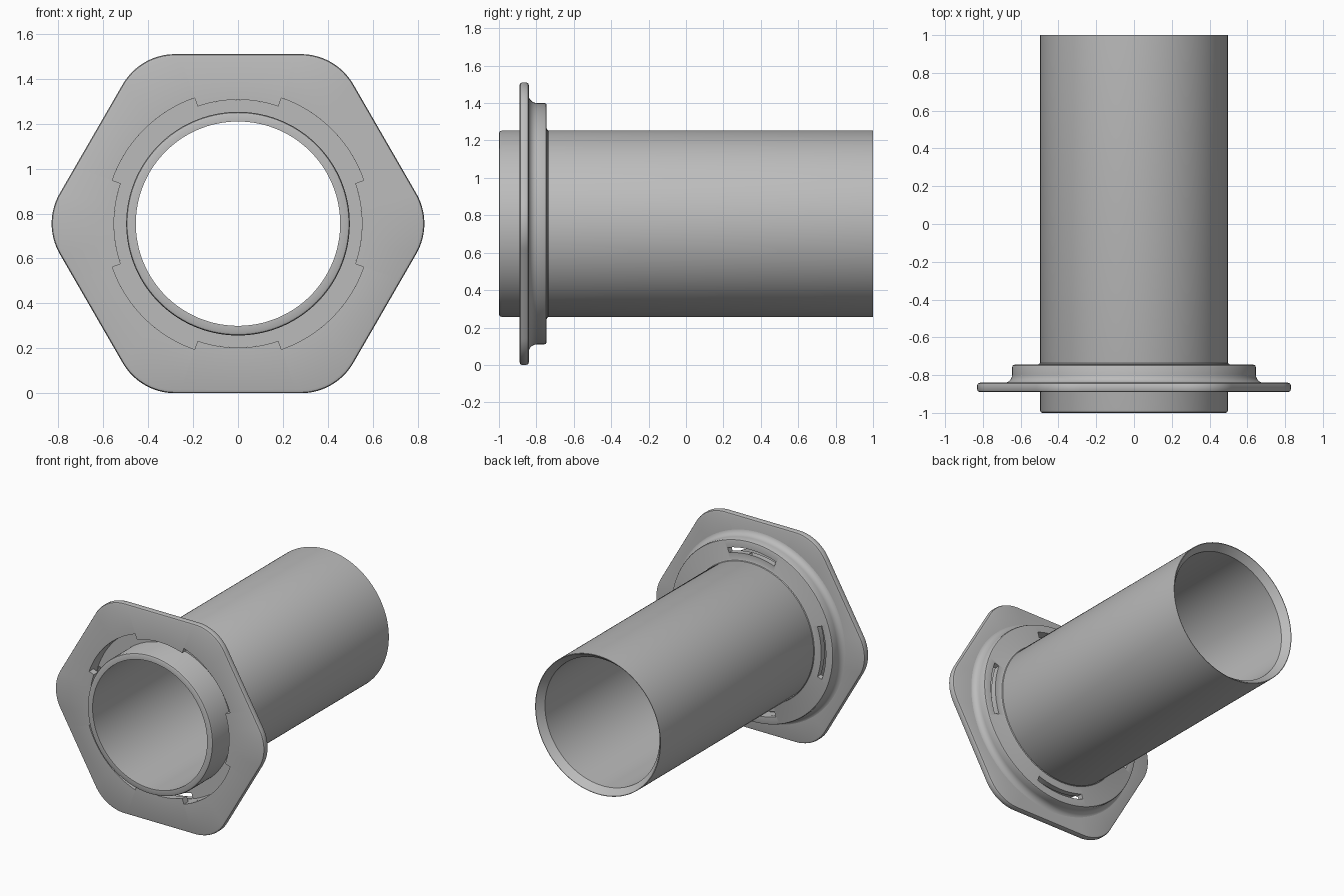
import bpy, bmesh
from math import sin, cos, radians, degrees, atan2, sqrt, pi

AXIS_Z = 0.755
TAB = 19          # half angle of each retaining tab, degrees

if "Cube" in bpy.data.objects:
    bpy.data.objects.remove(bpy.data.objects["Cube"])

grey = bpy.data.materials.new("plain grey")
grey.use_nodes = True
grey.diffuse_color = (0.5, 0.5, 0.5, 1)
grey.node_tree.nodes["Principled BSDF"].inputs["Base Color"].default_value = (0.5, 0.5, 0.5, 1)


def loft(name, loops, angles, full=True):
    """Closed cross-section swept round the y axis; each loop is (radius function, y)."""
    bm = bmesh.new()
    rows = [[bm.verts.new((r(a) * cos(radians(a)), y, AXIS_Z + r(a) * sin(radians(a))))
             for a in angles] for r, y in loops]
    n, m = len(angles), len(rows)
    for i in range(m):
        p, q = rows[i], rows[(i + 1) % m]
        for j in range(n if full else n - 1):
            k = (j + 1) % n
            bm.faces.new((p[j], p[k], q[k], q[j]))
    if not full:
        for end in (0, n - 1):
            bm.faces.new([row[end] for row in rows])
    bmesh.ops.recalc_face_normals(bm, faces=bm.faces)
    mesh = bpy.data.meshes.new(name)
    bm.to_mesh(mesh)
    bm.free()
    mesh.materials.append(grey)
    obj = bpy.data.objects.new(name, mesh)
    bpy.context.collection.objects.link(obj)
    return obj


def lathe(name, profile, angles, full=True):
    return loft(name, [(lambda a, r=r: r, y) for r, y in profile], angles, full)


def smooth(obj):
    bpy.ops.object.select_all(action='DESELECT')
    obj.select_set(True)
    bpy.context.view_layer.objects.active = obj
    bpy.ops.object.shade_smooth_by_angle(angle=radians(32))


def hexagon(inset):
    """Polar radius of a hexagon with rounded corners."""
    apothem, corner = 0.755 - inset, 0.27 - inset
    d = (apothem - corner) / cos(pi / 6)
    tangent = atan2(corner * 0.5, d + corner * cos(pi / 6))

    def radius(a):
        f = abs(radians((a + 30) % 60 - 30))
        if f < tangent:
            return d * cos(f) + sqrt(corner ** 2 - (d * sin(f)) ** 2)
        return apothem / cos(pi / 6 - f)
    return radius


def notched_hole(a):
    return 0.552 if abs((a + 45) % 90 - 45) <= TAB + 0.01 else 0.592


round_steps = [i * 2.5 for i in range(144)]

# Tube with eased front rim and countersunk rear mouth
smooth(lathe("tube", [(0.455, -1), (0.485, -1), (0.494, -0.996), (0.498, -0.985),
                      (0.498, 1), (0.494, 1), (0.455, 0.95)], round_steps))

# Hexagonal flange plate with four tabs round its opening
steps = set(range(360))
for c in range(0, 360, 90):
    steps |= {(c + TAB + 0.05) % 360, (c - TAB - 0.05) % 360}
rim = [(0.015, -0.89), (0.004, -0.886), (0, -0.876), (0, -0.854), (0.004, -0.844), (0.015, -0.84)]
smooth(loft("hex_flange", [(notched_hole, -0.89)] + [(hexagon(i), y) for i, y in rim]
            + [(notched_hole, -0.84)], sorted(steps)))

# Collar cup behind the flange, with filleted base and closed rear wall
fillet = [(0.69 - 0.045 * sin(t * pi / 10), -0.797 - 0.045 * cos(t * pi / 10)) for t in range(6)]
collar = lathe("collar", [(0.592, -0.845)] + fillet
               + [(0.645, -0.757), (0.641, -0.748), (0.633, -0.745), (0.51, -0.745),
                  (0.501, -0.741), (0.497, -0.733), (0.48, -0.733), (0.48, -0.785),
                  (0.592, -0.785)], round_steps)

# Curved slots through the rear wall, one behind each tab
for c in range(0, 360, 90):
    arc = [c - TAB + i * 2 * TAB / 16 for i in range(17)]
    cutter = lathe("slot_cutter", [(0.552, -0.82), (0.589, -0.82), (0.589, -0.7), (0.552, -0.7)],
                   arc, full=False)
    cutter.hide_render = True
    cut = collar.modifiers.new("slot", 'BOOLEAN')
    cut.operation, cut.solver, cut.object = 'DIFFERENCE', 'EXACT', cutter
    bpy.ops.object.select_all(action='DESELECT')
    collar.select_set(True)
    bpy.context.view_layer.objects.active = collar
    bpy.ops.object.modifier_apply(modifier=cut.name)
    bpy.data.objects.remove(cutter)
smooth(collar)
